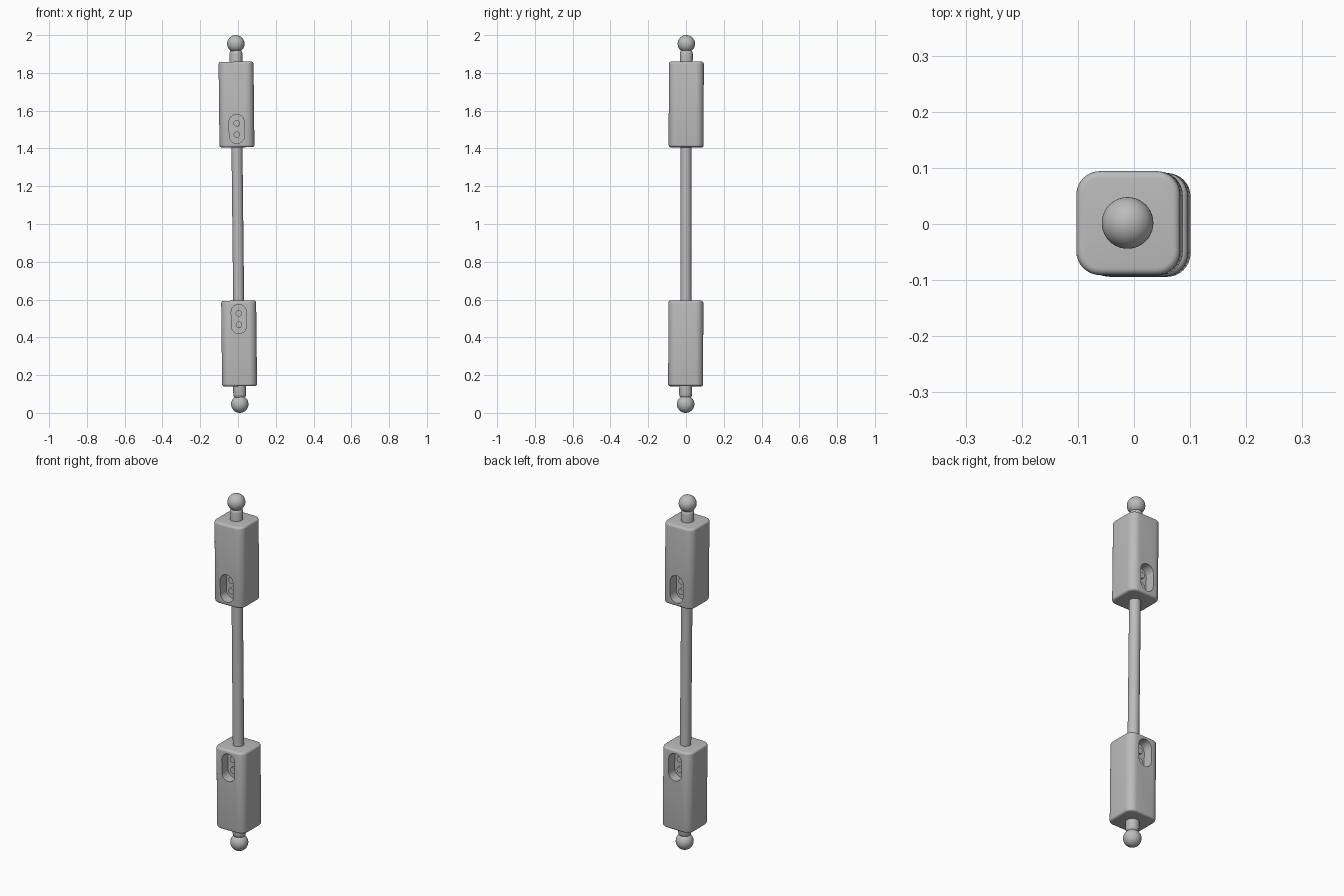
import bpy, bmesh, math
from mathutils import Matrix, Vector

cube = bpy.data.objects.get("Cube")
if cube:
    bpy.data.objects.remove(cube, do_unlink=True)

grey = bpy.data.materials.new("light grey metal")
grey.use_nodes = True
colour = (0.5, 0.5, 0.5, 1)
grey.diffuse_color = colour
grey.node_tree.nodes["Principled BSDF"].inputs["Base Color"].default_value = colour

# The whole strut leans very slightly
LEAN = (Matrix.Translation((-0.001, 0, 1))
        @ Matrix.Rotation(-0.011, 4, 'Y') @ Matrix.Rotation(-0.002, 4, 'X'))
HALF = 0.0925          # half width of a block
POCKET_Z = 0.503       # pocket centre from the middle
POCKET_DEPTH = 0.055


def finish(name, bm):
    bmesh.ops.recalc_face_normals(bm, faces=bm.faces)
    mesh = bpy.data.meshes.new(name)
    bm.to_mesh(mesh)
    bm.free()
    mesh.materials.append(grey)
    ob = bpy.data.objects.new(name, mesh)
    bpy.context.collection.objects.link(ob)
    ob.matrix_world = LEAN
    return ob


def smooth(ob):
    bpy.ops.object.select_all(action='DESELECT')
    ob.select_set(True)
    bpy.context.view_layer.objects.active = ob
    bpy.ops.object.shade_smooth_by_angle(angle=math.radians(35))


def apply_modifiers(ob):
    bpy.context.view_layer.update()
    deps = bpy.context.evaluated_depsgraph_get()
    mesh = bpy.data.meshes.new_from_object(ob.evaluated_get(deps))
    ob.modifiers.clear()
    ob.data = mesh


def rounded_outline(half_x, half_y, radius, steps):
    """Rectangle outline with round corners."""
    pts = []
    for i, (sx, sy) in enumerate([(1, 1), (-1, 1), (-1, -1), (1, -1)]):
        for k in range(steps + 1):
            a = math.pi / 2 * (i + k / steps)
            pts.append((sx * (half_x - radius) + radius * math.cos(a),
                        sy * (half_y - radius) + radius * math.sin(a)))
    return pts


def prism(bm, pts, depth):
    """Extrude an outline upwards from z = 0."""
    face = bm.faces.new([bm.verts.new((x, y, 0)) for x, y in pts])
    new = bmesh.ops.extrude_face_region(bm, geom=[face])["geom"]
    bmesh.ops.translate(bm, vec=(0, 0, depth),
                        verts=[v for v in new if isinstance(v, bmesh.types.BMVert)])
    bmesh.ops.remove_doubles(bm, verts=bm.verts, dist=1e-5)


def lathe(name, profile, segments=40):
    """Revolve (radius, height) points about z."""
    bm = bmesh.new()
    verts = [bm.verts.new((r, 0, z)) for r, z in profile]
    edges = [bm.edges.new(pair) for pair in zip(verts, verts[1:])]
    bmesh.ops.spin(bm, geom=verts + edges, cent=(0, 0, 0), axis=(0, 0, 1),
                   angle=math.tau, steps=segments, use_duplicate=False)
    bmesh.ops.remove_doubles(bm, verts=bm.verts, dist=1e-5)
    ob = finish(name, bm)
    smooth(ob)
    return ob


def facing(side, inset, z):
    """Local z points out of the front (-1) or back (1) face."""
    return (Matrix.Translation((0, side * (HALF - inset), z))
            @ Matrix.Rotation(-side * math.pi / 2, 4, 'X'))


# Central rod
lathe("centre_rod", [(0, -0.42), (0.029, -0.42), (0.029, 0.42), (0, 0.42)])

for end, up in (("upper", 1), ("lower", -1)):
    # Block with round corners and softened rims
    bm = bmesh.new()
    prism(bm, rounded_outline(HALF, HALF, 0.042, 8), 0.453)
    bmesh.ops.translate(bm, vec=(0, 0, 0.406 if up > 0 else -0.859), verts=bm.verts)
    block = finish(end + "_block", bm)
    bevel = block.modifiers.new("rim", 'BEVEL')
    bevel.width, bevel.segments = 0.012, 4
    bevel.limit_method, bevel.angle_limit = 'ANGLE', math.radians(50)

    # Slotted pockets in the front and back faces
    bm = bmesh.new()
    for side in (-1, 1):
        slot = bmesh.new()
        prism(slot, rounded_outline(0.04, 0.077, 0.0399, 10), 0.1)
        slot.transform(facing(side, POCKET_DEPTH, up * POCKET_Z))
        temp = bpy.data.meshes.new("slot")
        slot.to_mesh(temp)
        slot.free()
        bm.from_mesh(temp)
        bpy.data.meshes.remove(temp)
    cutter = finish(end + "_pocket_cutter", bm)
    cut = block.modifiers.new("pockets", 'BOOLEAN')
    cut.operation, cut.solver, cut.object = 'DIFFERENCE', 'EXACT', cutter
    apply_modifiers(block)
    bpy.data.objects.remove(cutter, do_unlink=True)
    smooth(block)

    # Two screws on each pocket floor
    bm = bmesh.new()
    for side in (-1, 1):
        for dz in (-0.03, 0.03):
            place = facing(side, POCKET_DEPTH - 0.005, up * POCKET_Z + dz)
            bmesh.ops.create_cone(bm, cap_ends=True, segments=24, radius1=0.017,
                                  radius2=0.017, depth=0.022, matrix=place)
    smooth(finish(end + "_pocket_screws", bm))

    # Neck with a rounded shoulder, then the ball
    lathe(end + "_neck", [(r, up * z) for r, z in (
        (0, 0.85), (0.034, 0.85), (0.034, 0.903), (0.031, 0.914),
        (0.024, 0.921), (0, 0.921))])
    arc = [math.pi * i / 24 for i in range(25)]
    lathe(end + "_ball", [(0.046 * math.sin(a), up * 0.954 - 0.046 * math.cos(a))
                          for a in arc])
